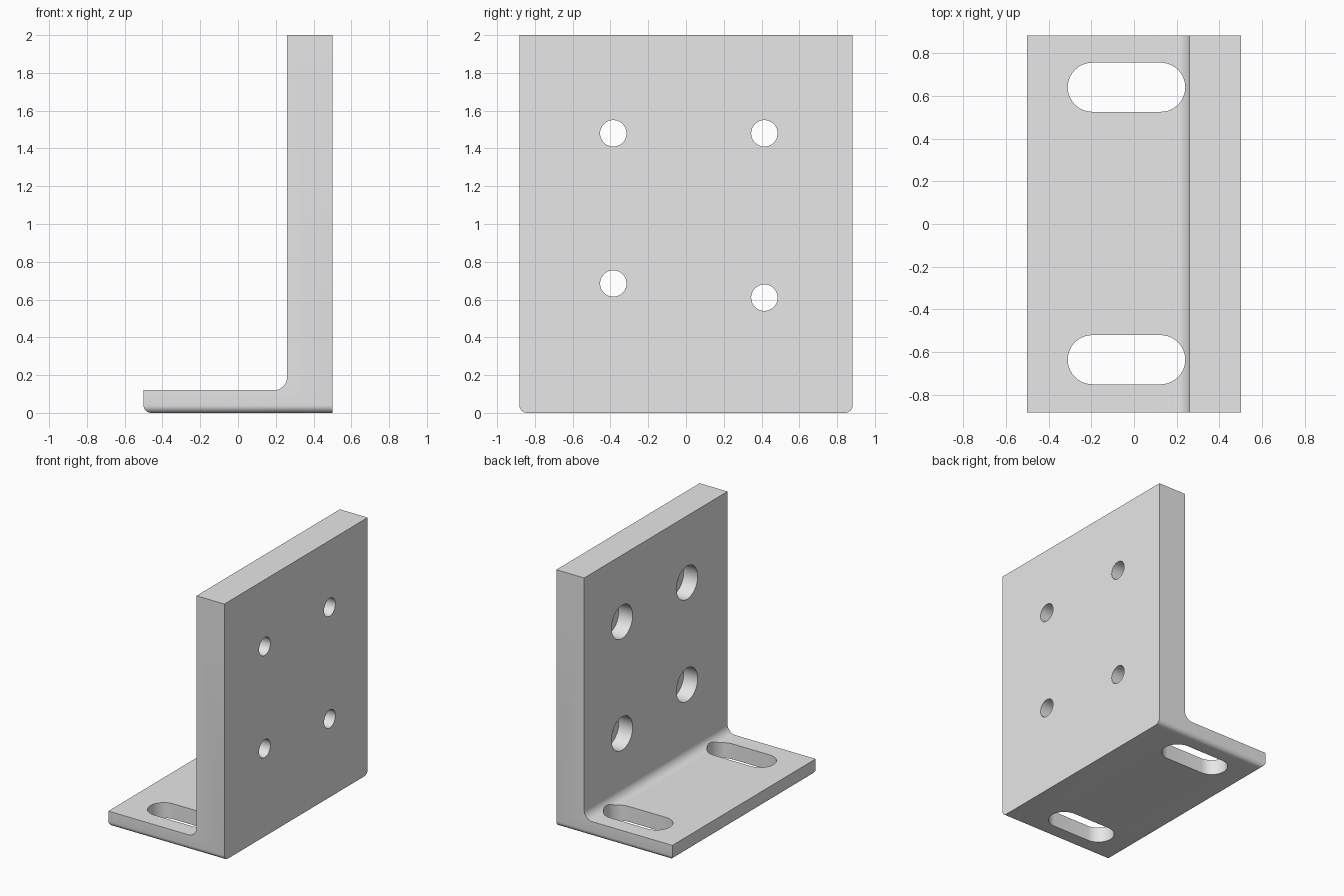
import bpy, bmesh
from math import cos, sin, pi, radians

cube = bpy.data.objects.get("Cube")
if cube:
    bpy.data.objects.remove(cube, do_unlink=True)

# Main sizes
HALF_X, HALF_Y, HEIGHT = 0.5, 0.882, 2.0
WALL_X, FOOT_Z, FILLET, ROUND = 0.26, 0.12, 0.07, 0.04

metal = bpy.data.materials.new("light grey metal")
metal.use_nodes = True
grey = (0.8, 0.8, 0.8, 1)
metal.diffuse_color = grey
metal.node_tree.nodes["Principled BSDF"].inputs["Base Color"].default_value = grey


def arc(cx, cy, r, start, end, steps):
    angles = [start + (end - start) * i / steps for i in range(steps + 1)]
    return [(cx + r * cos(a), cy + r * sin(a)) for a in angles]


def prism(name, outline, place, shift, bevel_rule=None):
    """Extrude a 2D outline, placed in 3D by place(u, v), along shift."""
    bm = bmesh.new()
    face = bm.faces.new([bm.verts.new(place(u, v)) for u, v in outline])
    grown = bmesh.ops.extrude_face_region(bm, geom=[face], use_keep_orig=True)
    verts = [g for g in grown["geom"] if isinstance(g, bmesh.types.BMVert)]
    bmesh.ops.translate(bm, verts=verts, vec=shift)
    bmesh.ops.recalc_face_normals(bm, faces=bm.faces[:])
    if bevel_rule:
        edges = [e for e in bm.edges if bevel_rule(e)]
        bmesh.ops.bevel(bm, geom=edges, offset=ROUND, offset_type='OFFSET',
                        segments=6, profile=0.5, affect='EDGES')
    mesh = bpy.data.meshes.new(name)
    bm.to_mesh(mesh)
    bm.free()
    mesh.materials.append(metal)
    obj = bpy.data.objects.new(name, mesh)
    bpy.context.collection.objects.link(obj)
    return obj


# L-shaped bracket, rounded along the underside except below the wall face
def underside(edge):
    a, b = (v.co for v in edge.verts)
    return max(a.z, b.z) < 1e-5 and min(a.x, b.x) < HALF_X - 0.01


profile = [(-HALF_X, 0), (HALF_X, 0), (HALF_X, HEIGHT), (WALL_X, HEIGHT)]
profile += arc(WALL_X - FILLET, FOOT_Z + FILLET, FILLET, 0, -pi / 2, 12)
profile += [(-HALF_X, FOOT_Z)]
bracket = prism("angle_bracket", profile, lambda x, z: (x, -HALF_Y, z),
                (0, 2 * HALF_Y, 0), underside)

cutters = []

# Mounting slots through the foot
for y in (-0.635, 0.64):
    r = 0.115
    slot = arc(0.24 - r, y, r, -pi / 2, pi / 2, 20)
    slot += arc(-0.31 + r, y, r, pi / 2, 3 * pi / 2, 20)
    cutters.append(prism("slot_cutter", slot, lambda x, v: (x, v, -0.1), (0, 0, 0.5)))

# Screw holes through the wall, counterbored on the inner face
for y, z in ((-0.385, 1.48), (0.415, 1.48), (-0.385, 0.685), (0.415, 0.61)):
    for r, x0, x1 in ((0.07, 0.3, 0.6), (0.13, 0.1, WALL_X + 0.12)):
        ring = arc(y, z, r, 0, 2 * pi, 40)[:-1]
        cutters.append(prism("hole_cutter", ring, lambda u, v: (x0, u, v),
                             (x1 - x0, 0, 0)))

bpy.ops.object.select_all(action='DESELECT')
bracket.select_set(True)
bpy.context.view_layer.objects.active = bracket
for cutter in cutters:
    cutter.hide_render = True
    cut = bracket.modifiers.new("cut", 'BOOLEAN')
    cut.operation, cut.solver, cut.object = 'DIFFERENCE', 'EXACT', cutter
    bpy.ops.object.modifier_apply(modifier=cut.name)
    bpy.data.objects.remove(cutter, do_unlink=True)

bpy.ops.object.shade_smooth_by_angle(angle=radians(30))
